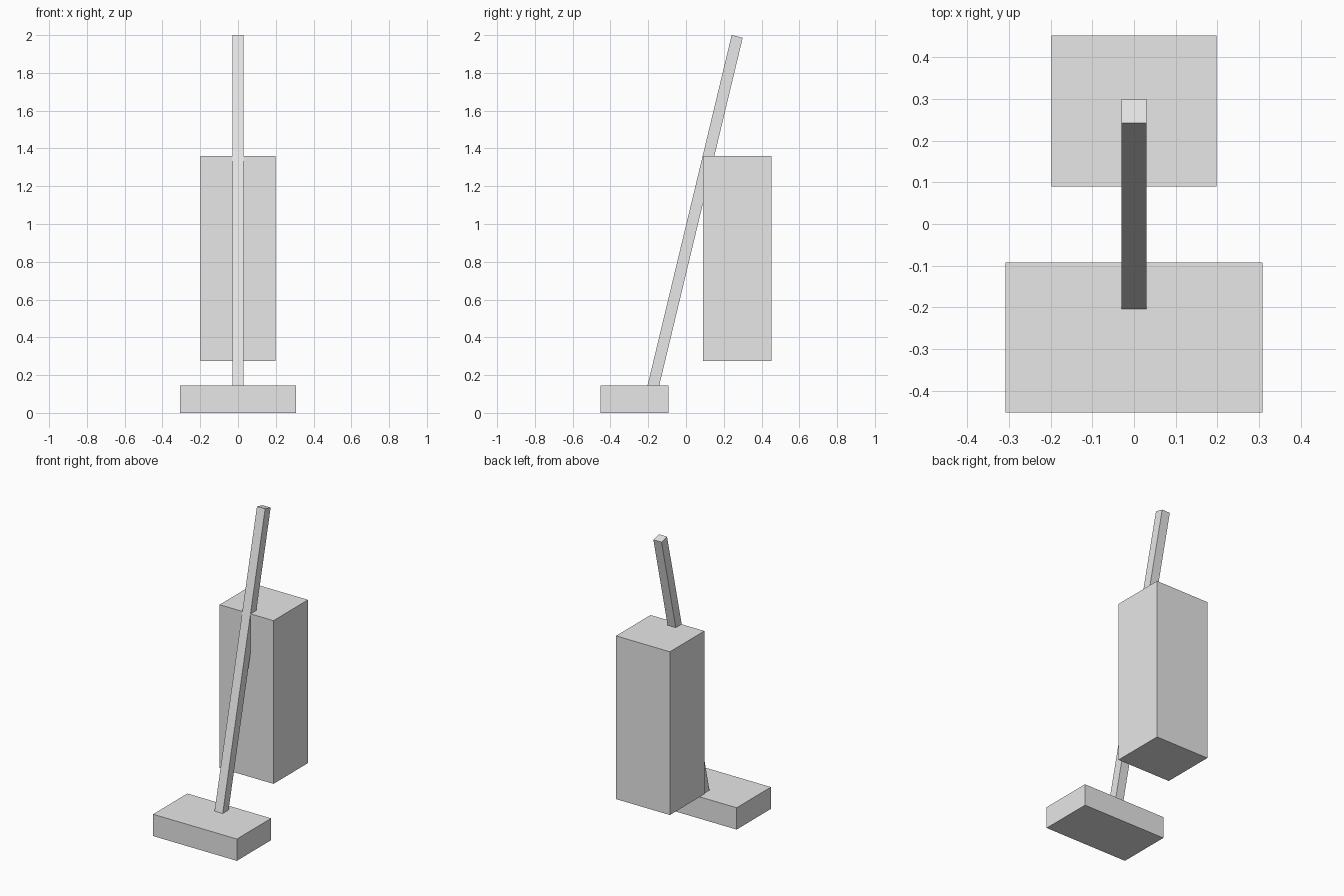
import bpy
from math import radians
from mathutils import Matrix, Vector

default = bpy.data.objects.get("Cube")
if default:
    bpy.data.objects.remove(default, do_unlink=True)

GREY = (0.8, 0.8, 0.8, 1.0)
grey = bpy.data.materials.new("light grey")
grey.use_nodes = True
grey.diffuse_color = GREY
grey.node_tree.nodes["Principled BSDF"].inputs["Base Color"].default_value = GREY


def box(name, size, centre, tilt=0.0):
    """Add a box of the given size, leaning back by tilt degrees."""
    bpy.ops.mesh.primitive_cube_add(size=1)
    obj = bpy.context.object
    obj.name = name
    obj.data.transform(Matrix.Diagonal((*size, 1)))
    obj.location = centre
    obj.rotation_euler.x = -radians(tilt)
    obj.data.materials.append(grey)
    return obj


# Floor head, in front
box("floor_head", (0.616, 0.36, 0.145), (0, -0.272, 0.0725))

# Upright body, raised behind the head
box("body", (0.396, 0.362, 1.085), (0, 0.271, 1.0825 - 0.265))

# Leaning handle, from inside the head up through the body
LEAN, LENGTH = 13.5, 1.95
top = Vector((0, 0.271, 1.993))
axis = Matrix.Rotation(-radians(LEAN), 3, "X") @ Vector((0, 0, 1))
box("handle", (0.06, 0.06, LENGTH), top - axis * LENGTH / 2, LEAN)
